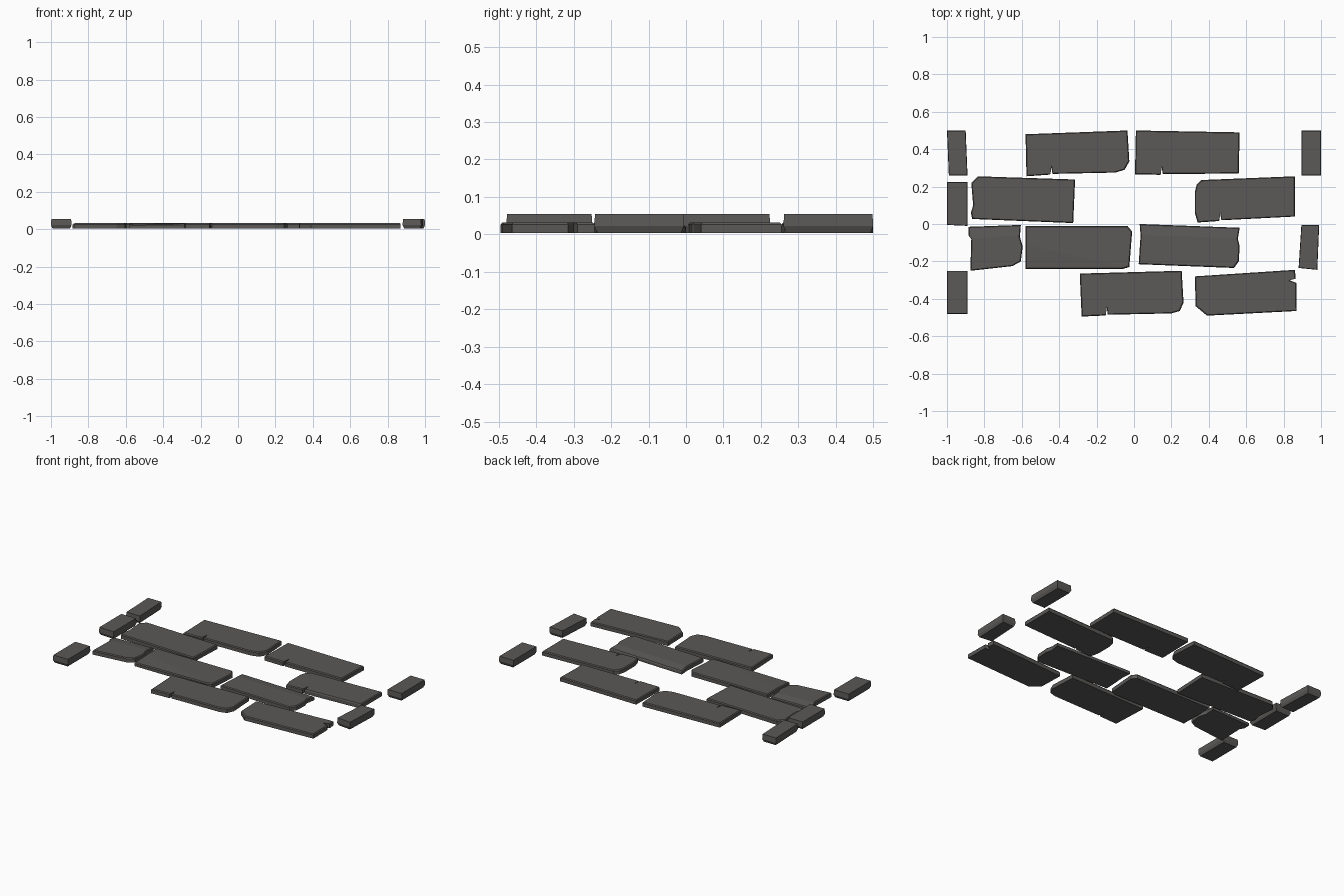
import bpy, bmesh
from mathutils import Vector

if "Cube" in bpy.data.objects:
    bpy.data.objects.remove(bpy.data.objects["Cube"])

stone = bpy.data.materials.new("dark grey stone")
stone.diffuse_color = (0.105, 0.1, 0.096, 1)
stone.use_nodes = True
stone.node_tree.nodes["Principled BSDF"].inputs["Base Color"].default_value = stone.diffuse_color


def block(name, pts, bottom, mid, top, foot=0.0, rim=0.005, crease=None, dip=0.0):
    """Stone from a plan outline: tapered foot, vertical side, worn rim, optional sloped edge."""
    xs, ys = [p[0] for p in pts], [p[1] for p in pts]
    cx, cy = (min(xs) + max(xs)) / 2, (min(ys) + max(ys)) / 2
    hx, hy = (max(xs) - min(xs)) / 2, (max(ys) - min(ys)) / 2
    bm = bmesh.new()

    def ring(z, inset):
        sx, sy = 1 - inset / hx, 1 - inset / hy
        return [bm.verts.new((cx + (x - cx) * sx, cy + (y - cy) * sy, z)) for x, y in pts]

    rings = [ring(bottom, foot), ring(mid, 0), ring(top, rim)]
    n = len(pts)
    for a, b in zip(rings, rings[1:]):
        for i in range(n):
            j = (i + 1) % n
            bm.faces.new((a[i], a[j], b[j], b[i]))
    bm.faces.new(rings[0])
    bm.faces.new(rings[-1])
    if crease:
        # cut along the crease line and lower the top on its left side
        a, b = Vector((*crease[0], 0)), Vector((*crease[1], 0))
        normal = Vector((0, 0, 1)).cross(b - a).normalized()
        bmesh.ops.bisect_plane(bm, geom=bm.verts[:] + bm.edges[:] + bm.faces[:],
                               plane_co=a, plane_no=normal)
        for v in bm.verts:
            d = (v.co - a).dot(normal)
            if d > 0.001 and v.co.z > mid - 0.001:
                v.co.z -= dip * min(1, d / 0.06)
        bmesh.ops.triangulate(bm, faces=[f for f in bm.faces if len(f.verts) > 4])
    bmesh.ops.recalc_face_normals(bm, faces=bm.faces[:])
    me = bpy.data.meshes.new(name)
    bm.to_mesh(me)
    bm.free()
    me.materials.append(stone)
    ob = bpy.data.objects.new(name, me)
    bpy.context.collection.objects.link(ob)


def slab(name, pts, **kw):
    block(name, pts, 0.003, 0.026, 0.032, **kw)


def kerb(name, pts):
    block(name, pts, 0.004, 0.022, 0.054, foot=0.008, rim=0.002)


def crack(x, y, depth=0.045):
    """Thin notch in a front edge, listed right to left."""
    return [(x + 0.007, y), (x, y + depth), (x - 0.006, y - 0.004)]


# back row of paving slabs
slab("paving_slab_back_left", [(-.58, .48), (-.035, .5), (-.025, .335), (-.05, .29), (-.10, .275),
     *crack(-.443, .268), (-.575, .255)])
slab("paving_slab_back_right", [(.01, .5), (.565, .49), (.56, .27),
     *crack(.147, .267), (.005, .265)])
# second row
slab("paving_slab_second_left", [(-.87, .22), (-.835, .255), (-.315, .238), (-.325, .005),
     (-.865, .027), (-.872, .06), (-.86, .1)])
slab("paving_slab_second_right", [(.325, .17), (.335, .21), (.36, .235), (.86, .255), (.86, .04),
     *crack(.46, .02), (.34, .008), (.325, .06)])
# third row, with worn sloping edges
slab("paving_slab_third_left", [(-.885, -.015), (-.605, -.005), (-.61, -.07), (-.595, -.12),
     (-.605, -.2), (-.65, -.225), (-.875, -.25), (-.87, -.08), (-.885, -.06)],
     crease=((-.87, -.08), (-.61, -.06)), dip=0.008)
slab("paving_slab_third_middle", [(-.58, -.01), (-.035, -.01), (-.01, -.04), (-.025, -.23),
     (-.06, -.24), (-.58, -.24)], crease=((-.03, -.237), (-.58, -.11)), dip=0.006)
slab("paving_slab_third_right", [(.03, 0), (.565, -.02), (.555, -.08), (.565, -.12),
     (.56, -.2), (.535, -.235), (.025, -.215), (.035, -.06)],
     crease=((.035, -.06), (.56, -.075)), dip=0.008)
# front row
slab("paving_slab_front_left", [(-.29, -.265), (.255, -.25), (.265, -.42), (.245, -.465),
     (.2, -.478), *crack(-.147, -.485), (-.28, -.495)])
slab("paving_slab_front_right", [(.325, -.28), (.86, -.245), (.865, -.29), (.83, -.3),
     (.868, -.315), (.87, -.465), (.39, -.49), (.33, -.44)])

# raised kerb stones along both ends
kerb("kerb_left_back", [(-1, .5), (-.9, .5), (-.89, .26), (-.99, .26)])
kerb("kerb_left_middle", [(-1, .225), (-.89, .225), (-.89, -.01), (-1, -.005)])
kerb("kerb_left_front", [(-1, -.25), (-.89, -.25), (-.89, -.48), (-1, -.48)])
kerb("kerb_right_back", [(.895, .5), (1, .5), (1, .26), (.895, .26)])
kerb("kerb_right_front", [(.895, -.005), (.99, -.005), (.98, -.245), (.88, -.235)])
